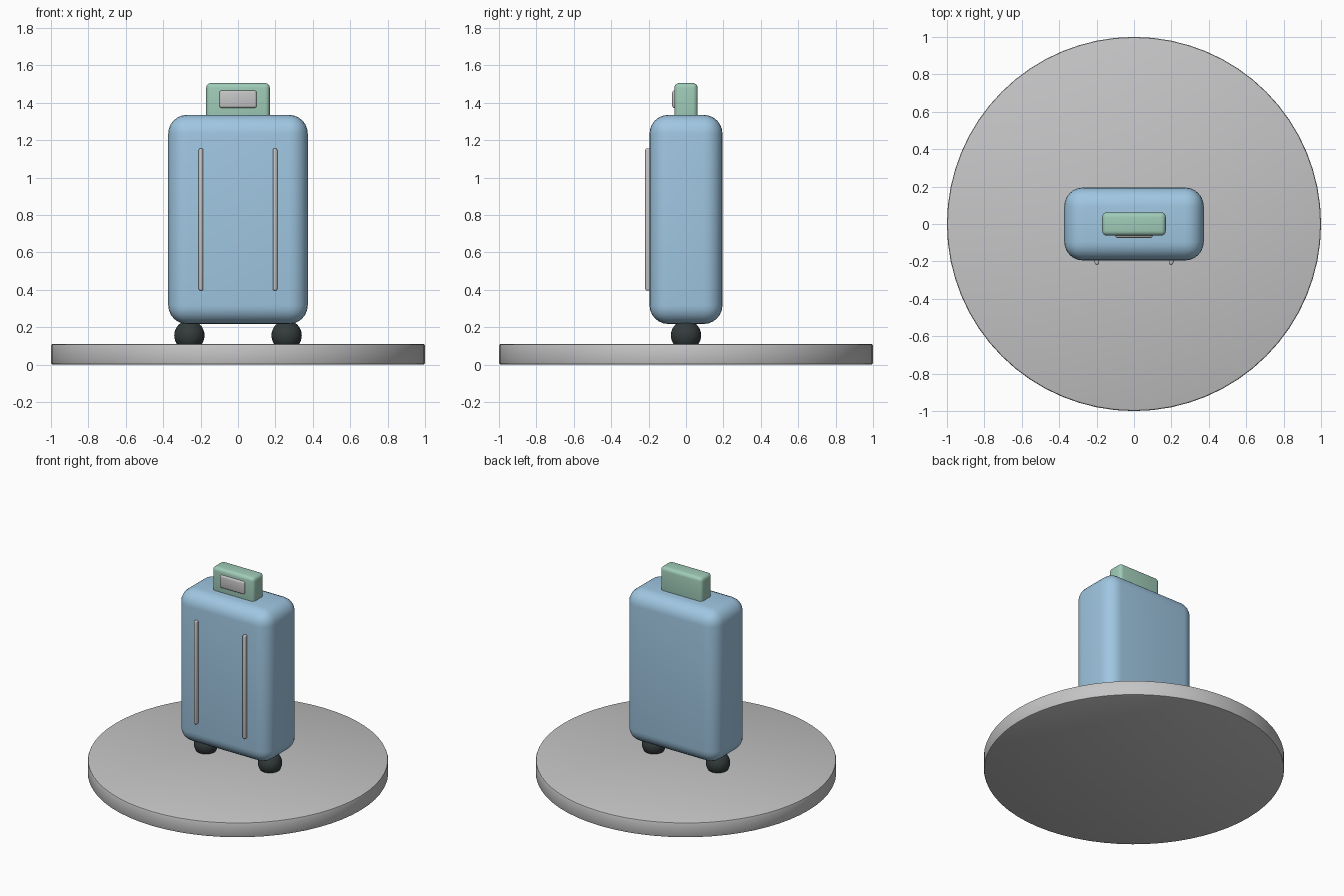
import bpy, math

if "Cube" in bpy.data.objects:
    bpy.data.objects.remove(bpy.data.objects["Cube"])


def material(name, rgb):
    m = bpy.data.materials.new(name)
    m.diffuse_color = (*rgb, 1)
    m.use_nodes = True
    m.node_tree.nodes["Principled BSDF"].inputs["Base Color"].default_value = m.diffuse_color
    return m


BLUE = material("soft blue", (0.35, 0.57, 0.76))
GREEN = material("sage green", (0.35, 0.60, 0.48))
GREY = material("light grey", (0.56, 0.56, 0.57))
DARK = material("charcoal", (0.035, 0.045, 0.045))


def finish(name, mat, bevel=0, segments=4):
    ob = bpy.context.object
    ob.name = name
    ob.data.materials.append(mat)
    bpy.ops.object.transform_apply(location=False, rotation=False, scale=True)
    if bevel:
        mod = ob.modifiers.new("rounding", "BEVEL")
        mod.width, mod.segments = bevel, segments
        mod.limit_method = "ANGLE"
        mod.angle_limit = math.radians(40)
        bpy.ops.object.modifier_apply(modifier=mod.name)
    bpy.ops.object.shade_smooth_by_angle(angle=math.radians(35))
    return ob


def rounded_box(name, mat, lo, hi, bevel, segments=4):
    bpy.ops.mesh.primitive_cube_add(
        size=1, location=[(a + b) / 2 for a, b in zip(lo, hi)])
    bpy.context.object.scale = [b - a for a, b in zip(lo, hi)]
    return finish(name, mat, bevel, segments)


# Round display base
bpy.ops.mesh.primitive_cylinder_add(vertices=64, radius=1, depth=0.11,
                                    location=(0, 0, 0.055))
finish("display_base", GREY, 0.01, 2)

# Suitcase shell
rounded_box("suitcase_shell", BLUE, (-0.373, -0.195, 0.217),
            (0.373, 0.195, 1.335), 0.1, 6)

# Top handle and its front plate
rounded_box("handle", GREEN, (-0.17, -0.062, 1.29), (0.17, 0.062, 1.505), 0.025)
rounded_box("handle_plate", GREY, (-0.1, -0.074, 1.372), (0.1, -0.04, 1.465), 0.012, 3)

for side, x in (("left", -1), ("right", 1)):
    # Front trim strips
    rounded_box(side + "_trim_strip", GREY, (x * 0.198 - 0.012, -0.218, 0.395),
                (x * 0.198 + 0.012, -0.185, 1.155), 0.009, 3)
    # Ball wheels
    bpy.ops.mesh.primitive_uv_sphere_add(segments=32, ring_count=16, radius=0.081,
                                         location=(x * 0.26, 0, 0.156))
    finish(side + "_wheel", DARK)
